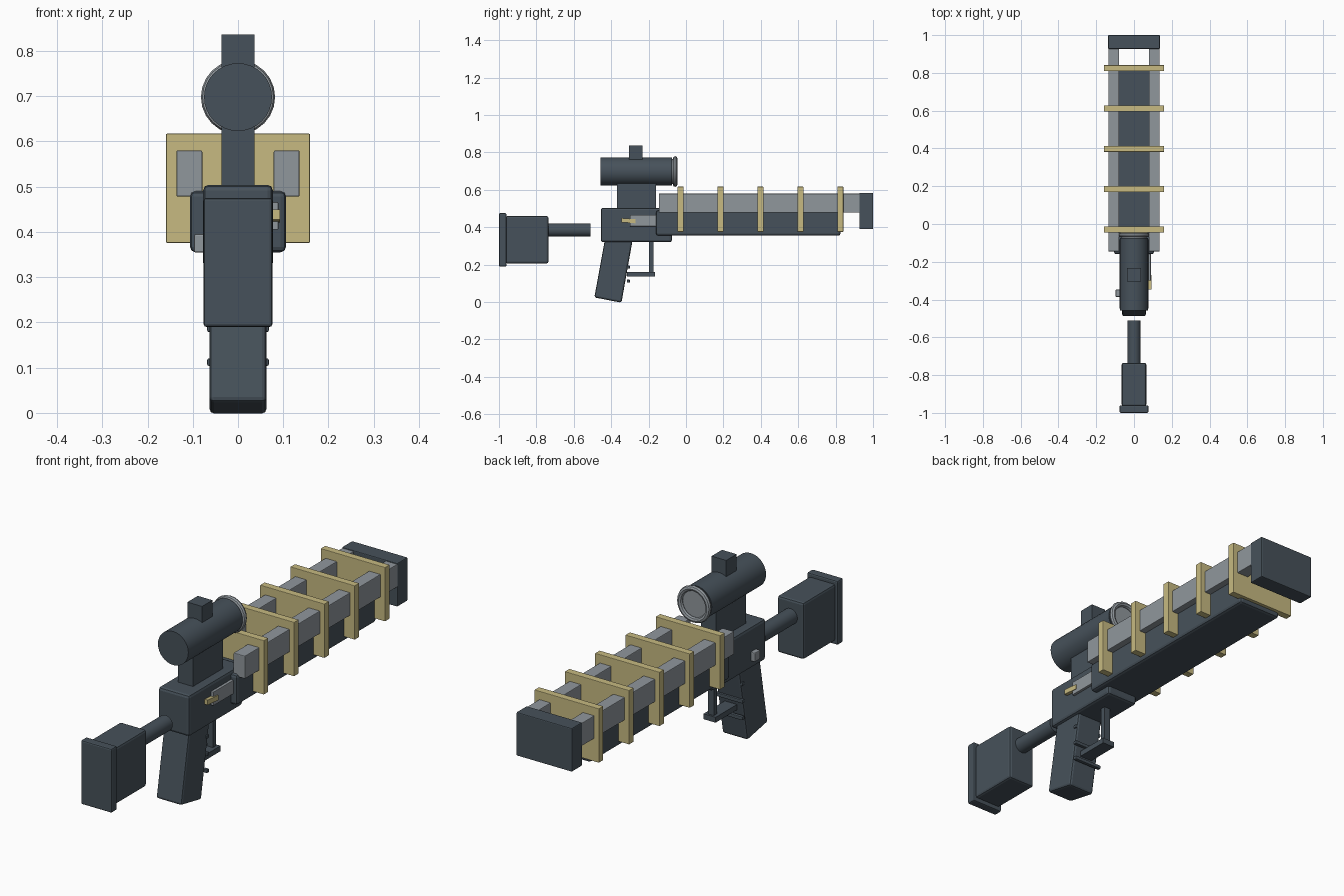
import bpy, bmesh, math

if "Cube" in bpy.data.objects:
    bpy.data.objects.remove(bpy.data.objects["Cube"])


def material(name, rgb):
    m = bpy.data.materials.new(name)
    m.diffuse_color = (*rgb, 1)
    m.use_nodes = True
    m.node_tree.nodes["Principled BSDF"].inputs["Base Color"].default_value = m.diffuse_color
    return m


DARK = material("dark slate", (0.062, 0.083, 0.103))
GREY = material("steel grey", (0.28, 0.31, 0.335))
GOLD = material("pale brass", (0.57, 0.49, 0.22))


def finish(name, bm, mat, bevel=0.0):
    bmesh.ops.recalc_face_normals(bm, faces=bm.faces)
    me = bpy.data.meshes.new(name)
    bm.to_mesh(me)
    bm.free()
    ob = bpy.data.objects.new(name, me)
    bpy.context.collection.objects.link(ob)
    me.materials.append(mat)
    if bevel:
        mod = ob.modifiers.new("bevel", 'BEVEL')
        mod.width = bevel
        mod.segments = 2
    return ob


def prism(name, profile, x0, x1, mat, bevel=0.0):
    """Extrude a (y, z) profile from x0 to x1."""
    bm = bmesh.new()
    face = bm.faces.new([bm.verts.new((x0, y, z)) for y, z in profile])
    ext = bmesh.ops.extrude_face_region(bm, geom=[face])["geom"]
    verts = [g for g in ext if isinstance(g, bmesh.types.BMVert)]
    bmesh.ops.translate(bm, verts=verts, vec=(x1 - x0, 0, 0))
    return finish(name, bm, mat, bevel)


def box(name, x, y, z, mat, bevel=0.0):
    return prism(name, [(y[0], z[0]), (y[1], z[0]), (y[1], z[1]), (y[0], z[1])],
                 x[0], x[1], mat, bevel)


def smooth(ob):
    bpy.ops.object.select_all(action='DESELECT')
    bpy.context.view_layer.objects.active = ob
    ob.select_set(True)
    bpy.ops.object.shade_smooth_by_angle(angle=math.radians(35))


def tube(name, radius, y, z, mat, sides=32):
    bpy.ops.mesh.primitive_cylinder_add(
        vertices=sides, radius=radius, depth=y[1] - y[0],
        location=(0, sum(y) / 2, z), rotation=(math.pi / 2, 0, 0))
    ob = bpy.context.object
    ob.name = name
    ob.data.materials.append(mat)
    smooth(ob)


# Stock
box("butt_plate", (-.076, .076), (-1, -.96), (.19, .475), DARK, .006)
box("stock_block", (-.065, .065), (-.965, -.735), (.207, .46), DARK, .01)
tube("stock_tube", .035, (-.74, -.51), .385, DARK)

# Receiver, grip and trigger guard
box("receiver", (-.077, .077), (-.455, -.075), (.32, .504), DARK, .012)
prism("grip", [(-.49, .025), (-.345, -.003), (-.284, .34), (-.428, .365)],
      -.063, .063, DARK, .01)
for i, z in enumerate((.265, .187, .112)):
    box(f"grip_ridge_{i}", (-.068, .068), (-.316, -.3), (z - .008, z + .008), DARK, .003)
box("guard_bar", (-.03, .03), (-.316, -.166), (.136, .16), DARK)
box("guard_post", (-.015, .015), (-.198, -.175), (.15, .33), DARK)

# Side details on the receiver
box("ejection_port", (.07, .089), (-.3, -.15), (.405, .466), GREY, .002)
prism("bolt_handle", [(-.346, .427), (-.27, .421), (-.27, .443), (-.346, .449)],
      .075, .093, GOLD)
box("selector_switch", (-.097, -.07), (-.386, -.347), (.354, .395), GREY, .004)

# Scope
box("scope_mount", (-.037, .037), (-.37, -.16), (.49, .68), DARK)
tube("scope_body", .075, (-.457, -.075), .698, DARK)
box("scope_turret", (-.036, .036), (-.305, -.232), (.72, .836), DARK)
tube("scope_lens", .066, (-.08, -.062), .698, GREY)
bpy.ops.mesh.primitive_torus_add(
    major_segments=24, minor_segments=8, major_radius=.07, minor_radius=.012,
    location=(0, -.058, .698), rotation=(math.pi / 2, 0, 0))
ring = bpy.context.object
ring.name = "scope_lens_ring"
ring.data.materials.append(GREY)
smooth(ring)

# Barrel shroud, rails, coil plates and muzzle
box("barrel_shroud", (-.106, .106), (-.16, .826), (.355, .49), DARK, .012)
for side, s in (("left", -1), ("right", 1)):
    box(f"rail_{side}", sorted((s * .079, s * .136)), (-.145, .94), (.478, .58), GREY, .003)
for i in range(5):
    y = -.029 + .2135 * i
    box(f"coil_plate_{i}", (-.159, .159), (y - .016, y + .016), (.376, .617), GOLD, .002)
box("muzzle_block", (-.137, .137), (.927, 1), (.39, .584), DARK, .004)
